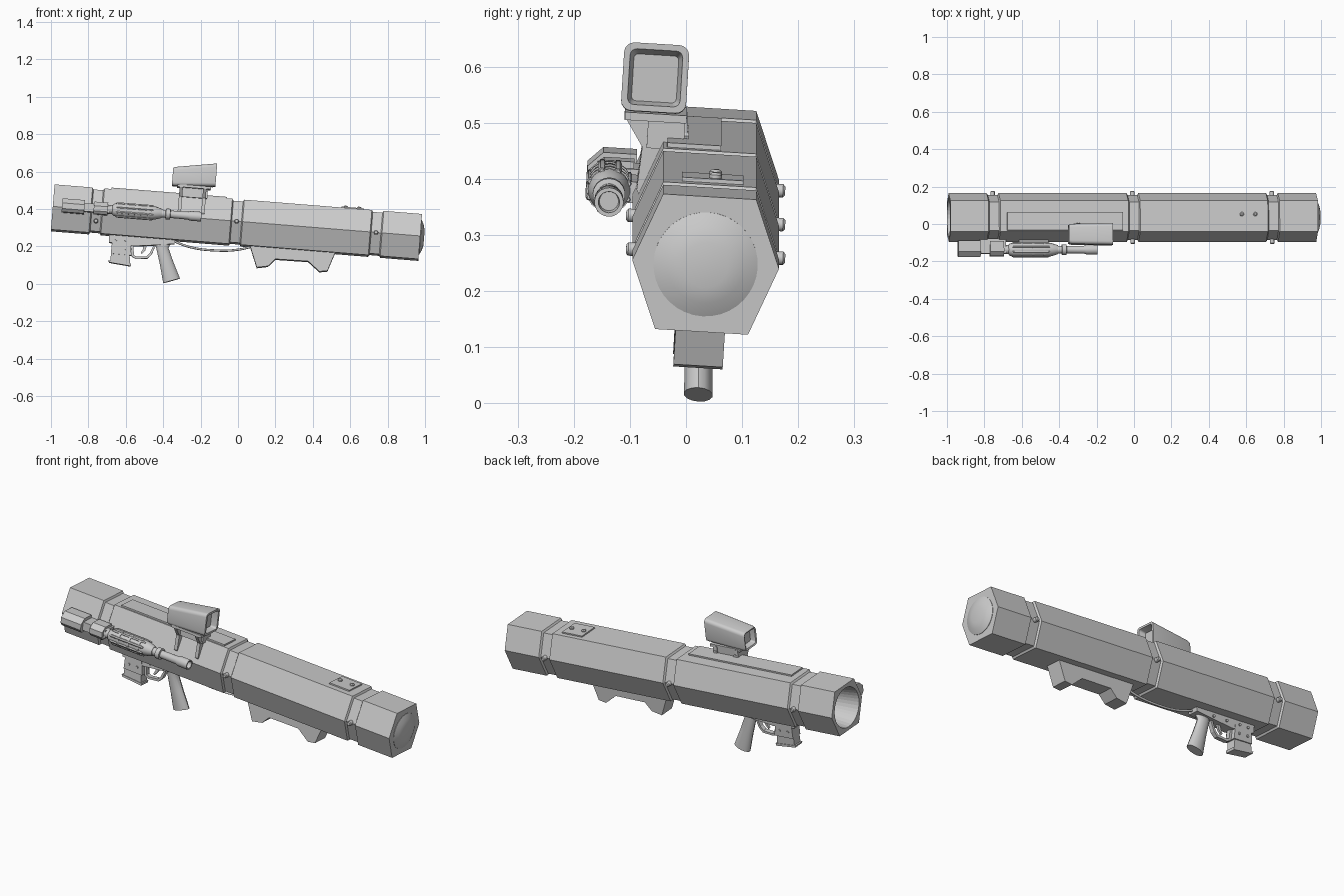
import bpy, bmesh
from math import radians, cos, sin, pi
from mathutils import Vector, Matrix

if "Cube" in bpy.data.objects:
    bpy.data.objects.remove(bpy.data.objects["Cube"])

# Everything is built along a straight axis (u, v, w), then pitched and rolled
M = (Matrix.Translation((0, 0.035, 0.326)) @ Matrix.Rotation(radians(4.6), 4, 'Y')
     @ Matrix.Rotation(radians(-3.5), 4, 'X'))
MI = M.inverted()


def P(x, z, y=0.022):
    """Local point from grid coordinates."""
    return MI @ Vector((x, y, z))


def loft(name, rings, smooth=False, closed=False):
    bm = bmesh.new()
    vs = [[bm.verts.new(p) for p in r] for r in rings]
    n = len(vs[0])
    pairs = list(zip(vs, vs[1:])) + ([(vs[-1], vs[0])] if closed else [])
    for a, b in pairs:
        for i in range(n):
            j = (i + 1) % n
            bm.faces.new((a[i], a[j], b[j], b[i]))
    if not closed:
        bm.faces.new(vs[0])
        bm.faces.new(vs[-1])
    bmesh.ops.recalc_face_normals(bm, faces=bm.faces[:])
    me = bpy.data.meshes.new(name)
    bm.to_mesh(me)
    bm.free()
    ob = bpy.data.objects.new(name, me)
    bpy.context.collection.objects.link(ob)
    ob.matrix_world = M
    if smooth:
        bpy.ops.object.select_all(action='DESELECT')
        ob.select_set(True)
        bpy.context.view_layer.objects.active = ob
        bpy.ops.object.shade_smooth_by_angle(angle=radians(35))
    return ob


def side_profile(name, pts, v0, v1):
    """Front-view outline (x, z) extruded across the width."""
    uw = [P(x, z) for x, z in pts]
    return loft(name, [[(p.x, v, p.z) for p in uw] for v in (v0, v1)])


def end_profile(name, vw, u0, u1):
    return loft(name, [[(u, v, w) for v, w in vw] for u in (u0, u1)])


def box(name, u, v, w):
    return end_profile(name, [(v[0], w[0]), (v[1], w[0]), (v[1], w[1]), (v[0], w[1])], *u)


def lathe(name, origin, axis, prof, n=24, smooth=True):
    q = Vector(axis).to_track_quat('Z', 'Y')
    o = Vector(origin)
    return loft(name, [[o + q @ Vector((r * cos(2 * pi * i / n), r * sin(2 * pi * i / n), t))
                        for i in range(n)] for t, r in prof], smooth)


# Launch tube: six-sided shell with recessed band grooves and a bored rear end
HEX = [(0.131, 0), (0.083, 0.121), (-0.083, 0.121), (-0.131, 0), (-0.083, -0.121), (0.083, -0.121)]
SUB = 6


def hex_ring(u, k=1.0):
    out = []
    for i in range(6):
        a, b = Vector(HEX[i]), Vector(HEX[(i + 1) % 6])
        for j in range(SUB):
            p = a.lerp(b, j / SUB) * k
            out.append((u, p.x, p.y))
    return out


def round_ring(u, r):
    return [(u, *(Vector(p[1:]).normalized() * r)) for p in hex_ring(0)]


rings = [round_ring(-0.60, 0.07), round_ring(-0.84, 0.085), round_ring(-0.994, 0.104), hex_ring(-0.994)]
BANDS = (-0.758, -0.008, 0.74)
for c in BANDS:
    rings += [hex_ring(c - 0.032), hex_ring(c - 0.026, 0.92), hex_ring(c + 0.026, 0.92), hex_ring(c + 0.032)]
rings.append(hex_ring(0.977))
loft("launch_tube", rings)

# Domed front cover
lathe("front_cover", (0.97, 0, 0), (1, 0, 0), [(0, 0.093), (0.009, 0.093), (0.021, 0.068), (0.028, 0.04)], 36)

# Band bolts on both sides
for i, c in enumerate(BANDS):
    for s in (-1, 1):
        low = -0.058 if (s < 0 and i == 0) else 0
        start = 0.09 if low else 0.11
        lathe(f"band_bolt_{i}_{'right' if s > 0 else 'left'}", (c, s * start, low), (0, s, 0),
              [(0, 0.012), (0.028, 0.012), (0.032, 0.008)], 12)

# Top rail and front hatch with studs
box("top_rail", (-0.69, -0.07), (-0.076, 0.02), (0.115, 0.129))
box("front_hatch", (0.545, 0.665), (-0.05, 0.06), (0.115, 0.128))
for u in (0.568, 0.64):
    lathe("hatch_stud", (u, 0.01, 0.12), (0, 0, 1), [(0, 0.011), (0.014, 0.011), (0.018, 0.006)], 12)


# Sight hood: tapered rounded box with recessed windows
def round_rect(x, zc, hw, hh, rad=0.018):
    c = P(x, zc, -0.055)
    out = []
    for k, (sx, sy) in enumerate(((1, 1), (-1, 1), (-1, -1), (1, -1))):
        for j in range(5):
            a = (k + j / 4) * pi / 2
            out.append((c.x, c.y + sx * (hw - rad) + rad * cos(a), c.z + sy * (hh - rad) + rad * sin(a)))
    return out


loft("sight_hood", [
    round_rect(-0.32, 0.573, 0.036, 0.034, 0.008), round_rect(-0.347, 0.572, 0.042, 0.040, 0.010),
    round_rect(-0.35, 0.572, 0.050, 0.048), round_rect(-0.335, 0.572, 0.054, 0.051),
    round_rect(-0.13, 0.579, 0.058, 0.061), round_rect(-0.116, 0.580, 0.058, 0.061),
    round_rect(-0.116, 0.580, 0.047, 0.050, 0.012), round_rect(-0.15, 0.579, 0.040, 0.042, 0.008)], True)

# Sight mount: base plate, neck and two fins down the side
b = P(-0.235, 0.515, -0.055)
box("sight_base", (b.x - 0.09, b.x + 0.09), (b.y - 0.054, b.y + 0.056), (b.z - 0.006, b.z + 0.008))
box("sight_neck", (b.x - 0.075, b.x + 0.075), (b.y - 0.012, b.y + 0.054), (b.z - 0.055, b.z))
fin = [P(-0.235, z, y) for y, z in ((-0.107, .513), (0.003, .513), (0.003, .465), (-0.04, .46),
                                    (-0.083, .375), (-0.088, .385), (-0.078, .462))]
for side, du in (("rear", -0.068), ("front", 0.058)):
    c, u = fin, b.x + du
    end_profile(f"sight_fin_{side}", [(p.y, p.z) for p in c], u - 0.009, u + 0.009)
for du in (-0.06, 0.06):
    lathe("sight_clamp_bolt", (b.x + du, b.y + 0.03, b.z - 0.03), (0, 1, 0), [(0, 0.009), (0.032, 0.009)], 10)

# Side aiming device
AV, AW = -0.173, 0.006
cross = [(-0.125, -0.035), (-0.198, -0.035), (-0.212, -0.018), (-0.212, 0.012), (-0.185, 0.038), (-0.125, 0.038)]
for name, u0, u1, k in (("device_rear_block", -0.945, -0.825, 1), ("device_middle_block", -0.775, -0.70, 0.9)):
    end_profile(name, [(AV + (v - AV) * k, AW + w * k) for v, w in cross], u0, u1)
box("device_bracket", (-0.83, -0.69), (-0.195, -0.115), (AW - 0.022, AW + 0.022))
box("device_front_bracket", (-0.62, -0.46), (-0.16, -0.11), (AW - 0.02, AW + 0.018))
lathe("device_body", (-0.70, AV, AW), (1, 0, 0),
      [(0, 0.024), (0.025, 0.024), (0.03, 0.031), (0.05, 0.038), (0.24, 0.038), (0.27, 0.031), (0.29, 0.024)], 16)
for i in range(8):
    a = 2 * pi * (i + 0.5) / 8
    c = Vector((0, AV + 0.037 * cos(a), AW + 0.037 * sin(a)))
    lathe("device_rib", (-0.655, c.y, c.z), (1, 0, 0), [(0, 0.004), (0.01, 0.007), (0.19, 0.007), (0.2, 0.004)], 6)
for t in (-0.61, -0.55, -0.49):
    lathe("device_hoop", (t, AV, AW), (1, 0, 0), [(0, 0.041), (0.012, 0.041)], 16)
lathe("device_lens_tube", (-0.42, AV, AW), (1, 0, 0),
      [(0, 0.021), (0.03, 0.021), (0.032, 0.029), (0.055, 0.029), (0.057, 0.02), (0.15, 0.021), (0.165, 0.026),
       (0.222, 0.026), (0.222, 0.019), (0.20, 0.017)], 20)

# Receiver, magazine and small details under the tube
side_profile("receiver", [(-0.69, .30), (-0.33, .26), (-0.34, .212), (-0.45, .205), (-0.56, .20), (-0.69, .22)],
             -0.03, 0.03)
side_profile("magazine_well", [(-0.672, .24), (-0.575, .235), (-0.57, .15), (-0.68, .16)], -0.032, 0.032)
side_profile("magazine", [(-0.675, .20), (-0.58, .19), (-0.578, .10), (-0.683, .122)], -0.026, 0.026)
side_profile("magazine_floor", [(-0.692, .124), (-0.572, .106), (-0.575, .093), (-0.69, .113)], -0.029, 0.029)
for x, z in ((-.65, .235), (-.60, .232), (-.65, .19), (-.60, .186), (-.52, .225), (-.44, .22)):
    p = P(x, z)
    lathe("receiver_pin", (p.x, -0.037, p.z), (0, 1, 0), [(0, 0.007), (0.074, 0.007)], 10)

# Trigger guard and trigger
outer = [(-.572, .205), (-.568, .145), (-.545, .132), (-.485, .134), (-.462, .155), (-.44, .205)]
inner = [(-.452, .205), (-.472, .163), (-.49, .146), (-.54, .144), (-.556, .152), (-.56, .205)]
side_profile("trigger_guard", outer + inner, -0.012, 0.012)
side_profile("trigger", [(-.505, .21), (-.485, .21), (-.495, .18), (-.515, .158), (-.52, .165), (-.508, .185)],
             -0.006, 0.006)

# Pistol grip swept through (left, right) outline pairs
grip = []
for L, R, h in (((-.455, .25), (-.345, .235), .022), ((-.437, .19), (-.372, .192), .022),
                ((-.417, .10), (-.345, .115), .025), ((-.40, .003), (-.31, .028), .026)):
    a, c = P(*L), P(*R)
    mid, half = (a + c) / 2, (c - a) / 2
    grip.append([mid + half * cos(t * pi / 7) + Vector((0, h * sin(t * pi / 7), 0)) for t in range(14)])
loft("pistol_grip", grip, True)

# Front hand rest with two feet
side_profile("hand_rest", [(.055, .23), (.10, .085), (.16, .092), (.20, .13), (.375, .118), (.435, .063),
                           (.478, .067), (.53, .19)], -0.044, 0.044)

# Cable from the grip to the hand rest
cu = bpy.data.curves.new("cable", 'CURVE')
cu.dimensions = '3D'
cu.bevel_depth = 0.006
cu.bevel_resolution = 2
cu.resolution_u = 6
sp = cu.splines.new('BEZIER')
path = [(-.36, .235), (-.26, .197), (-.12, .178), (0.0, .182), (.08, .2)]
sp.bezier_points.add(len(path) - 1)
for bp, p in zip(sp.bezier_points, path):
    bp.co = P(*p)
    bp.handle_left_type = bp.handle_right_type = 'AUTO'
cable = bpy.data.objects.new("cable", cu)
bpy.context.collection.objects.link(cable)
cable.matrix_world = M
